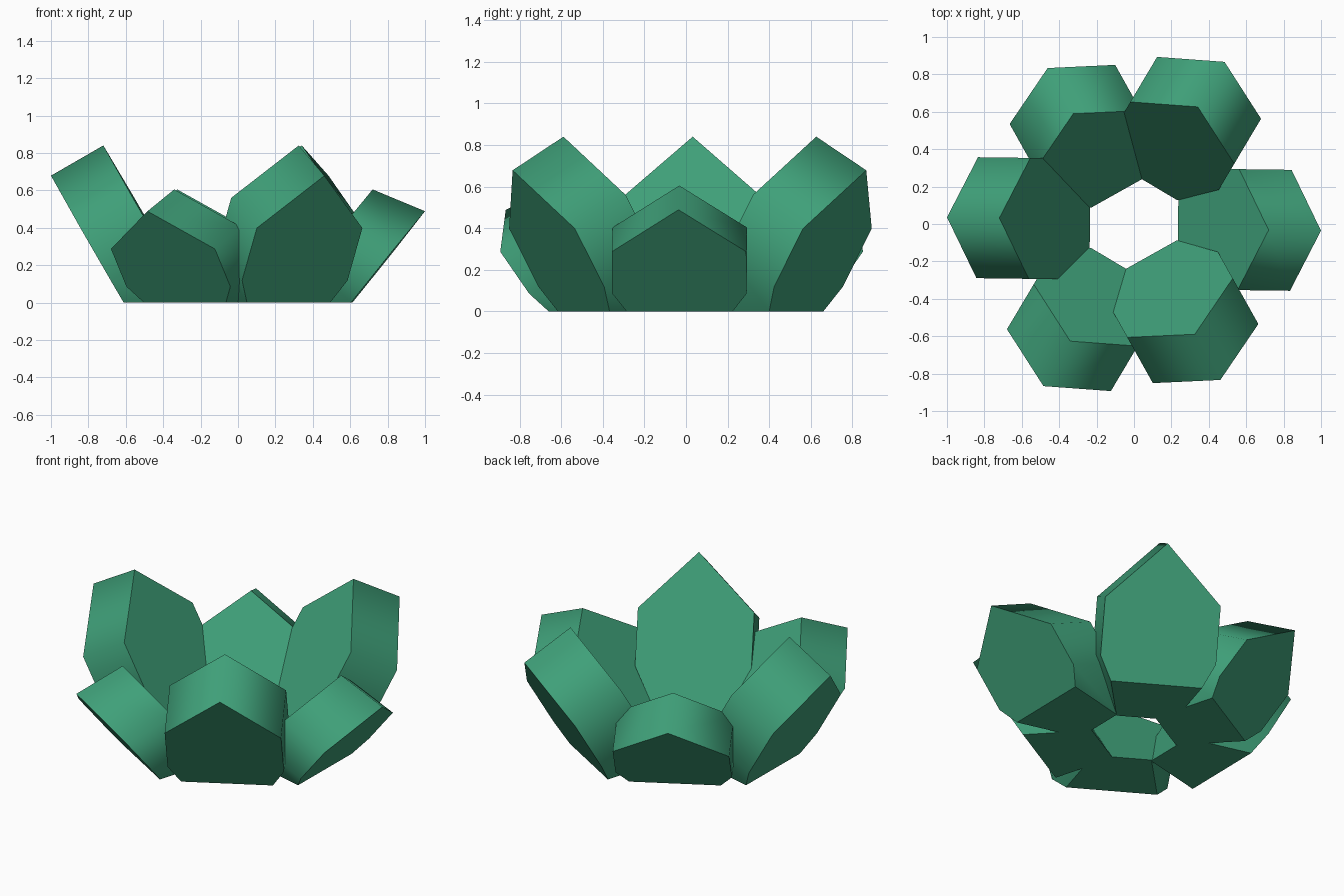
import bpy, bmesh, math
from mathutils import Matrix, Vector

if "Cube" in bpy.data.objects:
    bpy.data.objects.remove(bpy.data.objects["Cube"])

# one flat colour
green = bpy.data.materials.new("leaf_green")
green.diffuse_color = (0.050, 0.351, 0.191, 1.0)
green.use_nodes = True
green.node_tree.nodes["Principled BSDF"].inputs["Base Color"].default_value = green.diffuse_color

S = 0.3233          # leaf half width, also its thickness
R = 0.217           # radius of the inner edge at ground level
C, H = math.cos(math.radians(60)), math.sin(math.radians(60))
# pointed leaf outline: (across, up along the leaf), in units of S
OUTLINE = [(0, 3), (-1, 2), (-1, 1), (0, -1), (1, 1), (1, 2)]


def leaf(name, angle, centre, z_scale):
    """Thick leaf leaning outward, cut flat at the ground."""
    bm = bmesh.new()
    inner = [bm.verts.new((R + v * S * C, u * S, v * S * H)) for u, v in OUTLINE]
    outer = [bm.verts.new(p.co + Vector((S * H, 0, -S * C))) for p in inner]
    bm.faces.new(inner)
    bm.faces.new(outer[::-1])
    n = len(OUTLINE)
    for i in range(n):
        j = (i + 1) % n
        f = bm.faces.new((inner[i], outer[i], outer[j], inner[j]))
        f.smooth = True
    # flat base
    cut = bmesh.ops.bisect_plane(bm, geom=bm.verts[:] + bm.edges[:] + bm.faces[:],
                                 plane_co=(0, 0, 0), plane_no=(0, 0, 1), clear_inner=True)
    edges = [e for e in cut["geom_cut"] if isinstance(e, bmesh.types.BMEdge)]
    for f in bmesh.ops.contextual_create(bm, geom=edges)["faces"]:
        f.smooth = False
    bmesh.ops.recalc_face_normals(bm, faces=bm.faces[:])
    # rim of the flat faces stays crisp, the side band is smooth
    for e in bm.edges:
        e.smooth = all(f.smooth for f in e.link_faces)
    m = (Matrix.Translation((centre[0], centre[1], 0))
         @ Matrix.Rotation(math.radians(angle), 4, 'Z')
         @ Matrix.Diagonal((1, 1, z_scale, 1)))
    bm.transform(m)
    me = bpy.data.meshes.new(name)
    bm.to_mesh(me)
    bm.free()
    me.materials.append(green)
    ob = bpy.data.objects.new(name, me)
    bpy.context.collection.objects.link(ob)


# two interleaved rings of three leaves, slightly off centre from each other
for k in range(3):
    leaf(f"tall_leaf_{k + 1}", 60 + 120 * k - 0.75, (-0.018, 0.023), 1.0)
    leaf(f"short_leaf_{k + 1}", 120 * k - 0.75, (0.018, -0.023), 0.72)
